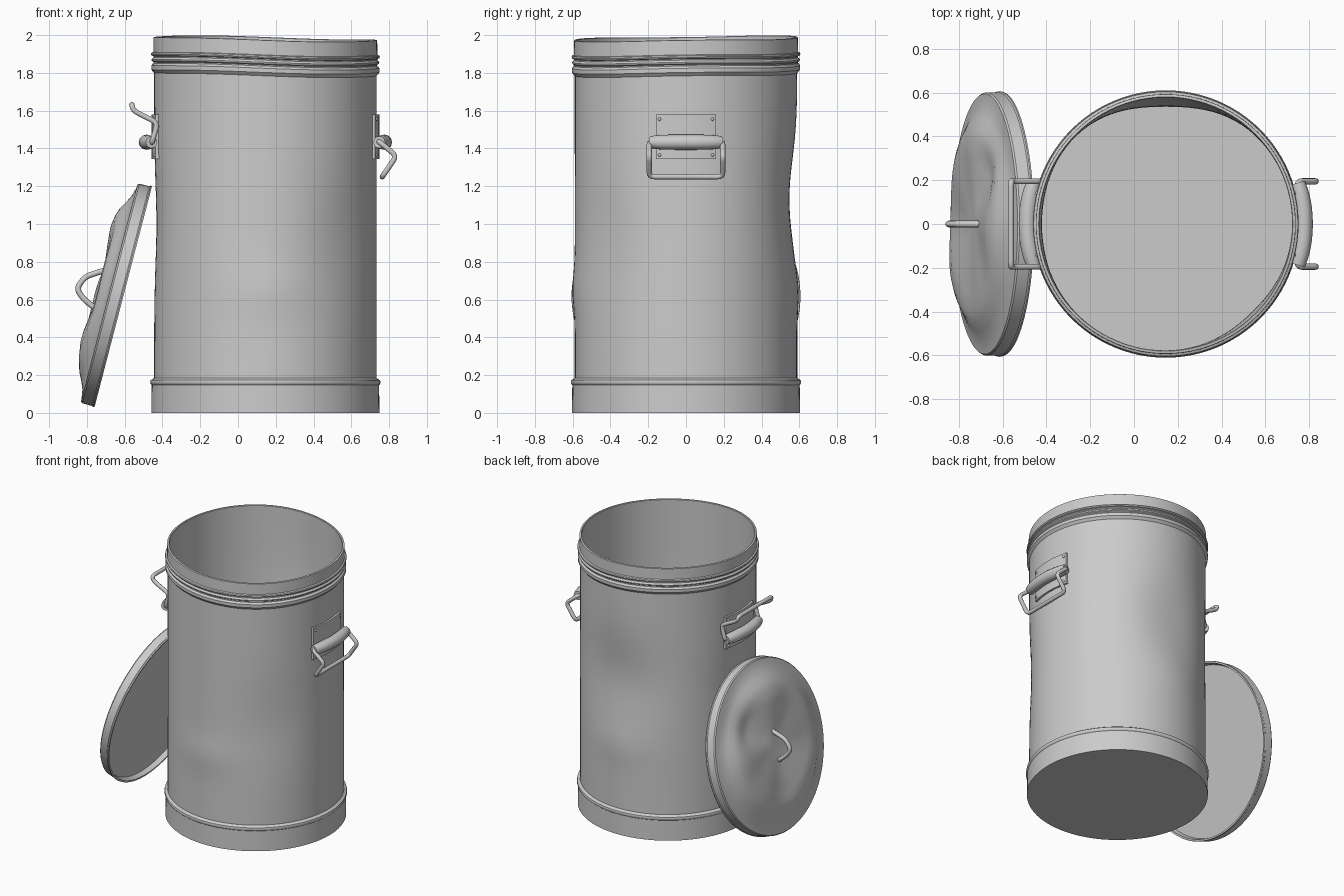
import bpy, bmesh
from math import sin, cos, pi, exp, radians, asin
from mathutils import Vector, Matrix

if "Cube" in bpy.data.objects:
    bpy.data.objects.remove(bpy.data.objects["Cube"])

CX = 0.145          # can axis
BODY = 0.589        # can wall radius


def finish(ob, angle=35):
    bpy.ops.object.select_all(action='DESELECT')
    ob.select_set(True)
    bpy.context.view_layer.objects.active = ob
    bpy.ops.object.shade_smooth_by_angle(angle=radians(angle))
    return ob


def add_mesh(name, bm):
    bmesh.ops.remove_doubles(bm, verts=bm.verts, dist=1e-5)
    bmesh.ops.recalc_face_normals(bm, faces=bm.faces)
    me = bpy.data.meshes.new(name)
    bm.to_mesh(me)
    bm.free()
    ob = bpy.data.objects.new(name, me)
    bpy.context.collection.objects.link(ob)
    return ob


def lathe(name, profile, warp, n=96, step=0.07):
    """Revolve a profile about z, cutting long spans so warp can dent them."""
    pts = [profile[0]]
    for a, b in zip(profile, profile[1:]):
        k = max(1, round(((a[0] - b[0]) ** 2 + (a[1] - b[1]) ** 2) ** 0.5 / step))
        pts += [(a[0] + (b[0] - a[0]) * i / k, a[1] + (b[1] - a[1]) * i / k)
                for i in range(1, k + 1)]
    bm = bmesh.new()
    rings = []
    for r, z in pts:
        if r == 0:
            rings.append([bm.verts.new(warp(0, 0, z))] * n)
        else:
            rings.append([bm.verts.new(warp(2 * pi * i / n, r, z)) for i in range(n)])
    for a, b in zip(rings, rings[1:]):
        for i in range(n):
            j = (i + 1) % n
            bm.faces.new(dict.fromkeys((a[i], a[j], b[j], b[i])))
    return finish(add_mesh(name, bm))


def rounded(pts, rad=0.03, steps=5):
    """Round the inner corners of a polyline."""
    pts = [Vector(p) for p in pts]
    out = [pts[0]]
    for a, b, c in zip(pts, pts[1:], pts[2:]):
        p = b + (a - b).normalized() * min(rad, (a - b).length * 0.48)
        q = b + (c - b).normalized() * min(rad, (c - b).length * 0.48)
        for i in range(steps + 1):
            t = i / steps
            out.append(p * (1 - t) ** 2 + b * 2 * t * (1 - t) + q * t * t)
    return out + [pts[-1]]


def tube(name, pts, radius, taper=None):
    cu = bpy.data.curves.new(name, 'CURVE')
    cu.dimensions = '3D'
    cu.bevel_depth = radius
    cu.bevel_resolution = 4
    cu.use_fill_caps = True
    sp = cu.splines.new('POLY')
    sp.points.add(len(pts) - 1)
    for i, p in enumerate(pts):
        sp.points[i].co = (*p, 1)
        sp.points[i].radius = taper[i] if taper else 1
    ob = bpy.data.objects.new(name, cu)
    bpy.context.collection.objects.link(ob)
    bpy.ops.object.select_all(action='DESELECT')
    ob.select_set(True)
    bpy.context.view_layer.objects.active = ob
    bpy.ops.object.convert(target='MESH')
    return finish(bpy.context.object, 50)


def bump(t, z, t0, z0, wt, wz):
    d = (t - t0 + pi) % (2 * pi) - pi
    return exp(-(d / wt) ** 2 - ((z - z0) / wz) ** 2)


# Can: one thin-walled shell with base band, beads, wavy rim and dents
def can_warp(t, r, z):
    if r > 0.5 and 0.2 < z < 1.8:
        r += (-0.042 * bump(t, z, pi / 2, 1.13, 0.5, 0.3)
              + 0.012 * bump(t, z, -pi / 2, 0.65, 0.4, 0.12)
              + 0.010 * bump(t, z, pi / 2, 0.65, 0.4, 0.12)
              - 0.012 * bump(t, z, pi, 1.0, 0.5, 0.3)
              - 0.015 * bump(t, z, -0.8, 0.9, 0.4, 0.3))
    w = min(1, max(0, (z - 1.2) / 0.6))
    z += w * (-0.018 - 0.014 * cos(t + 0.6) + 0.004 * cos(3 * t))
    return (CX + r * cos(t), r * sin(t), z)


lathe("can_body", [
    (0, 0), (0.604, 0), (0.602, 0.148), (0.607, 0.153), (0.61, 0.163), (0.607, 0.173),
    (0.598, 0.178), (BODY, 0.185), (BODY, 1.81), (0.596, 1.818), (0.604, 1.828),
    (0.604, 1.85), (0.598, 1.858), (0.592, 1.862), (0.592, 1.868), (0.601, 1.874),
    (0.603, 1.882), (0.597, 1.89), (0.593, 1.893), (0.593, 1.899), (0.603, 1.903),
    (0.606, 1.91), (0.603, 1.917), (0.593, 1.921), (0.592, 1.998), (0.589, 2.0),
    (0.580, 2.0), (0.577, 1.997), (0.577, 0.02), (0, 0.02)], can_warp)


# Lid: battered dome leaning on the left side of the can
U, N = Vector((0.252, 0, 0.968)), Vector((-0.968, 0, 0.252))
LID = Matrix.Translation((-0.6075, 0, 0.615)) @ Matrix(
    (U, (0, 1, 0), N)).transposed().to_4x4()


def lid_warp(t, r, z):
    if z > 0.08:
        k = max(0, 1 - abs(r - 0.33) / 0.25)
        z += k * (0.010 * cos(3 * t + 0.8) + 0.006 * cos(5 * t))
        z -= 0.03 * k * bump(t, 0, 0.9, 0, 0.4, 1)
    return LID @ Vector((r * cos(t), r * sin(t), z))


lathe("lid", [
    (0, 0.035), (0.583, 0.035), (0.592, 0), (0.604, 0), (0.606, 0.008), (0.601, 0.014),
    (0.600, 0.068), (0.594, 0.076), (0.57, 0.079), (0.53, 0.088), (0.49, 0.106), (0.45, 0.128),
    (0.41, 0.140), (0.35, 0.145), (0.25, 0.141), (0.12, 0.134), (0, 0.132)],
    lid_warp, step=0.04)

lid_grip = [(0.12, 0, 0.115), (0.095, 0, 0.155), (0.052, 0, 0.222), (-0.02, 0, 0.250),
            (-0.062, 0, 0.205), (-0.088, 0, 0.150), (-0.1, 0, 0.115)]
tube("lid_handle", [LID @ p for p in rounded(lid_grip)], 0.015)


# Side handles: riveted curved plate, bowed roll and swinging wire bail
def side_handle(side, label, bail):
    def put(out, y, z):
        return Vector((CX + side * (BODY + out), y, z))

    def wall(y, z, r=BODY):
        return Vector((CX + side * (r * r - y * y) ** 0.5, y, z))

    # plate
    bm = bmesh.new()
    n = 10
    rows = []
    for r, z in ((0.58, 1.345), (0.603, 1.345), (0.603, 1.58), (0.58, 1.58)):
        rows.append([bm.verts.new(wall(-0.16 + 0.32 * i / n, z, r)) for i in range(n + 1)])
    for k in range(4):
        a, b = rows[k], rows[(k + 1) % 4]
        for i in range(n):
            bm.faces.new((a[i], a[i + 1], b[i + 1], b[i]))
    for e in (0, n):
        bm.faces.new([row[e] for row in rows])
    finish(add_mesh(label + "_handle_plate", bm))

    # rivets
    bm = bmesh.new()
    for y in (-0.14, 0.14):
        for z in (1.365, 1.555):
            bmesh.ops.create_uvsphere(bm, u_segments=10, v_segments=6, radius=0.009,
                                      matrix=Matrix.Translation(wall(y, z, 0.603)))
    finish(add_mesh(label + "_handle_rivets", bm), 60)

    # roll
    ts = [i / 10 - 1 for i in range(21)]
    tube(label + "_handle_roll", [put(0.042 - 0.028 * t * t, 0.188 * t, 1.433) for t in ts],
         0.04, [1 - 0.2 * t ** 4 for t in ts])

    # bail
    path = [(bail[0][0], 0.15, bail[0][1])] + [(o, 0.195, z) for o, z in bail]
    path += [(o, -y, z) for o, y, z in reversed(path)]
    tube(label + "_handle_bail", [put(*p) for p in rounded(path)], 0.014)


side_handle(1, "right", [(0.012, 1.437), (0.105, 1.36), (0.03, 1.25)])
side_handle(-1, "left", [(0.012, 1.43), (-0.018, 1.535), (0.11, 1.60), (0.118, 1.632)])
